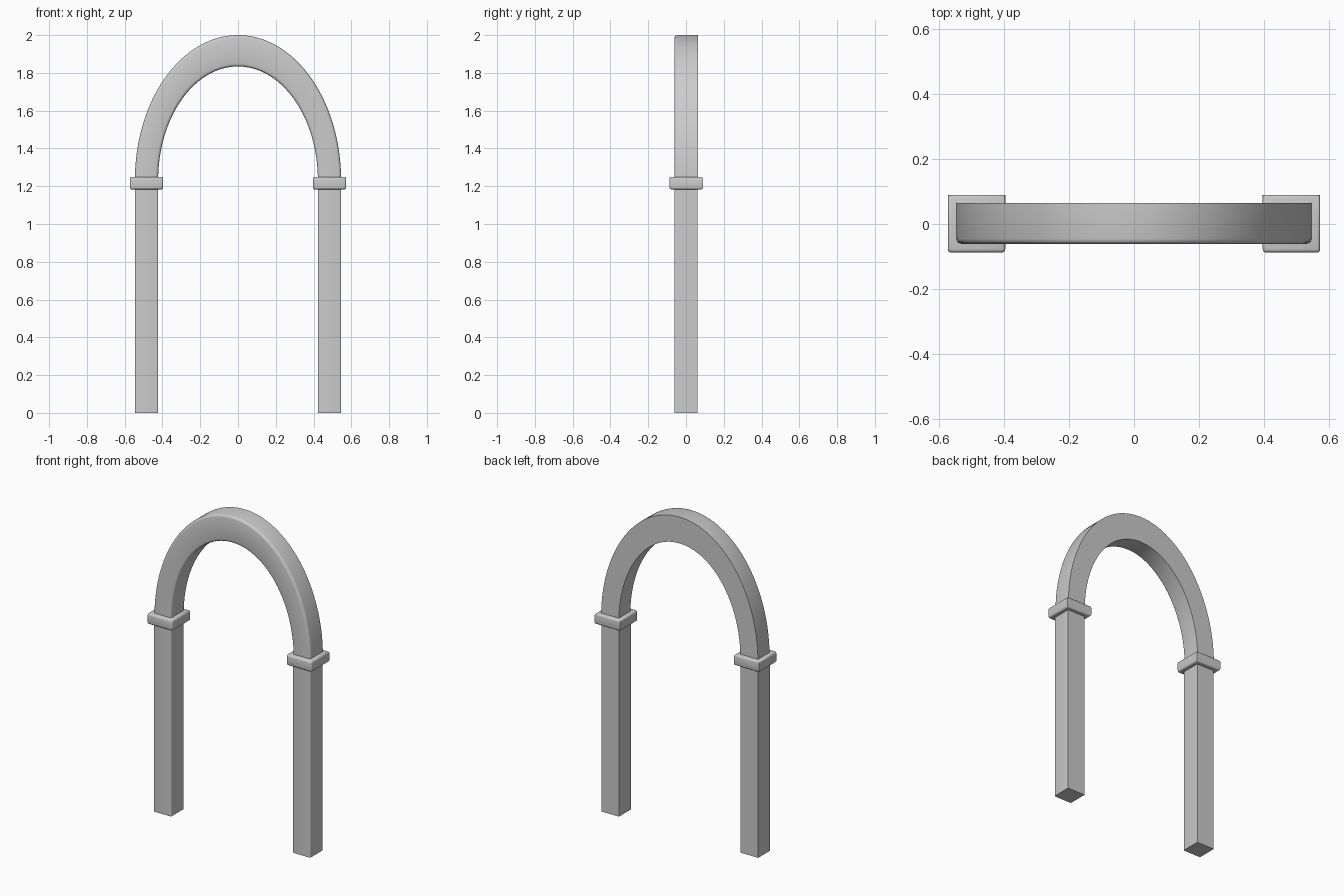
import bpy, bmesh, math

cube = bpy.data.objects.get("Cube")
if cube:
    bpy.data.objects.remove(cube, do_unlink=True)

stone = bpy.data.materials.new("grey_stone")
stone.use_nodes = True
GREY = (0.6, 0.6, 0.6, 1)
stone.diffuse_color = GREY
stone.node_tree.nodes["Principled BSDF"].inputs["Base Color"].default_value = GREY


def finish(name, bm, rounded, radius):
    """Round the chosen edges and make an object with smooth shading."""
    bmesh.ops.recalc_face_normals(bm, faces=bm.faces)
    bmesh.ops.bevel(bm, geom=rounded, offset=radius, segments=3,
                    profile=0.5, affect='EDGES', clamp_overlap=True)
    mesh = bpy.data.meshes.new(name)
    bm.to_mesh(mesh)
    bm.free()
    mesh.materials.append(stone)
    obj = bpy.data.objects.new(name, mesh)
    bpy.context.collection.objects.link(obj)
    bpy.ops.object.select_all(action='DESELECT')
    bpy.context.view_layer.objects.active = obj
    obj.select_set(True)
    bpy.ops.object.shade_smooth_by_angle(angle=math.radians(40))


def block(name, low, high, radius, round_rims):
    """Box with rounded front uprights and, optionally, rounded rims."""
    bm = bmesh.new()
    bmesh.ops.create_cube(bm, size=1)
    for v in bm.verts:
        v.co = [high[i] if v.co[i] > 0 else low[i] for i in range(3)]
    rounded = []
    for e in bm.edges:
        a, b = (v.co for v in e.verts)
        upright = abs(a.z - b.z) > 1e-4
        front = max(a.y, b.y) < 0
        if (upright and front) or (round_rims and not upright):
            rounded.append(e)
    finish(name, bm, rounded, radius)


# Pillars and their capitals
for side, s in (("left", 1), ("right", -1)):
    def span(inner, outer):
        return sorted((s * inner, s * outer))
    x0, x1 = span(0.423, 0.546)
    block(side + "_pillar", (x0, -0.061, 0), (x1, 0.062, 1.2), 0.006, False)
    x0, x1 = span(0.396, 0.573)
    block(side + "_capital", (x0, -0.088, 1.183), (x1, 0.09, 1.25), 0.011, True)

# Elliptical arch, closed ring of square sections
SPRING, STEPS = 1.23, 64
bm = bmesh.new()
sections = []
for i in range(STEPS + 1):
    t = math.pi * i / STEPS
    c, h = math.cos(t), math.sin(t)
    outer = (0.546 * c, SPRING + (2 - SPRING) * h)
    inner = (0.423 * c, SPRING + (1.834 - SPRING) * h)
    sections.append([bm.verts.new((x, y, z)) for (x, z), y in
                     ((outer, -0.061), (inner, -0.061), (inner, 0.064), (outer, 0.064))])
for a, b in zip(sections, sections[1:]):
    for k in range(4):
        n = (k + 1) % 4
        bm.faces.new((a[k], a[n], b[n], b[k]))
for end in (sections[0], sections[-1]):
    bm.faces.new(end)
front_rims = [bm.edges.get((a[k], b[k]))
              for a, b in zip(sections, sections[1:]) for k in (0, 1)]
finish("arch", bm, front_rims, 0.015)
